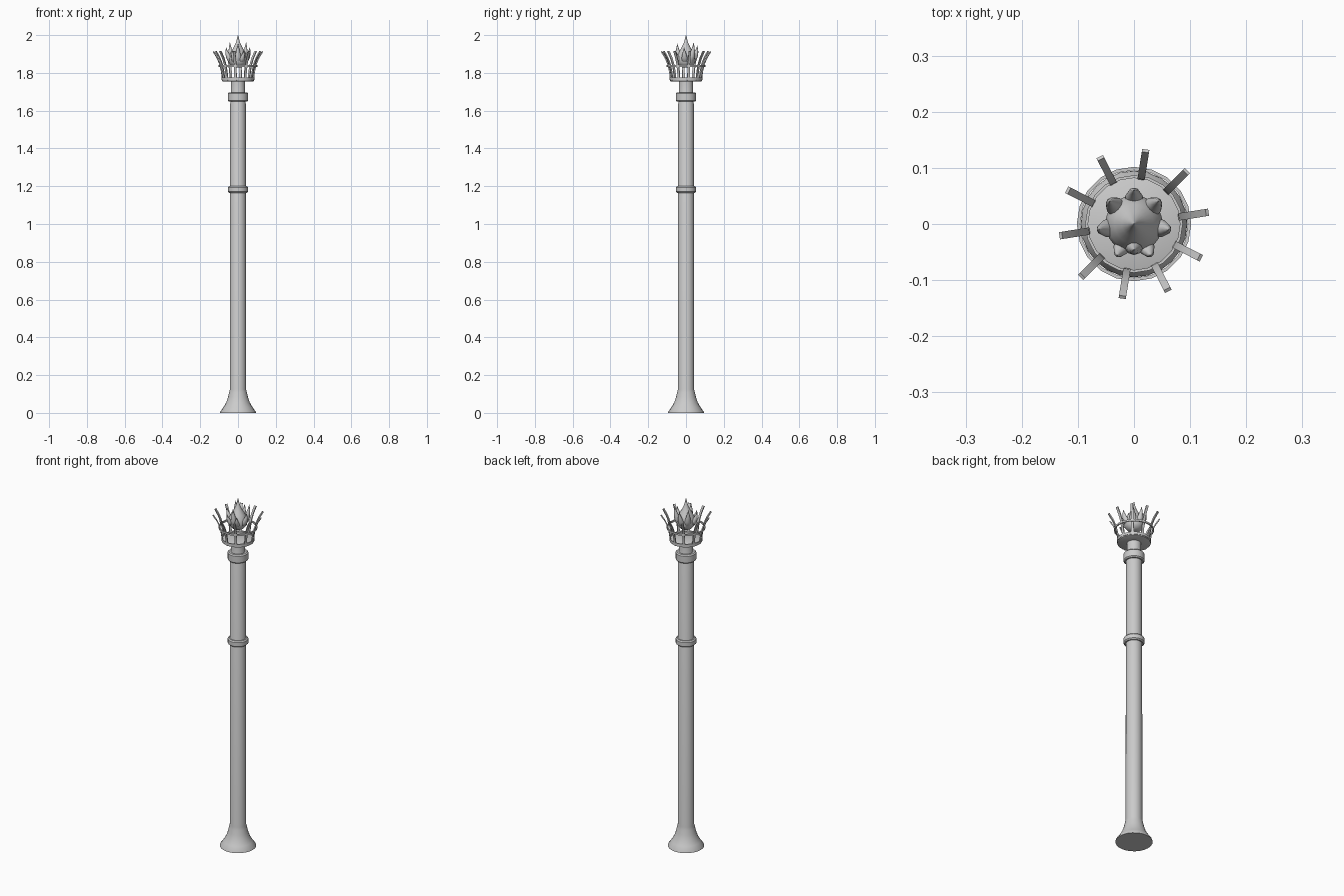
import bpy, bmesh, math
from mathutils import Vector

if "Cube" in bpy.data.objects:
    bpy.data.objects.remove(bpy.data.objects["Cube"])


def finish(name, bm, smooth=True):
    bmesh.ops.remove_doubles(bm, verts=bm.verts, dist=1e-5)
    bmesh.ops.recalc_face_normals(bm, faces=bm.faces)
    me = bpy.data.meshes.new(name)
    bm.to_mesh(me)
    bm.free()
    ob = bpy.data.objects.new(name, me)
    bpy.context.collection.objects.link(ob)
    if smooth:
        bpy.context.view_layer.objects.active = ob
        ob.select_set(True)
        bpy.ops.object.shade_smooth_by_angle(angle=math.radians(40))
        ob.select_set(False)
    return ob


def bridge(bm, rings, closed=False):
    pairs = list(zip(rings, rings[1:] + rings[:1] if closed else rings[1:]))
    for a, b in pairs:
        n = len(a)
        for i in range(n):
            bm.faces.new((a[i], a[(i + 1) % n], b[(i + 1) % n], b[i]))


def lathe(name, profile, sides=24, closed=False):
    bm = bmesh.new()
    rings = [[bm.verts.new((r * math.cos(math.tau * i / sides),
                            r * math.sin(math.tau * i / sides), z))
              for i in range(sides)] for r, z in profile]
    bridge(bm, rings, closed)
    if not closed:
        for ring in (rings[0], rings[-1]):
            bm.faces.new(ring)
    return finish(name, bm)


def hoop(name, r, z, thick, height, sides=20):
    h = height / 2
    lathe(name, [(r, z - h), (r + thick, z - h), (r + thick, z + h), (r, z + h)],
          sides, closed=True)


def collar(name, z0, z1, r, b=0.006):
    lathe(name, [(r - b, z0), (r, z0 + b), (r, z1 - b), (r - b, z1)])


# Pole with flared foot
lathe("pole", [(0.095, 0), (0.094, 0.006), (0.077, 0.03), (0.062, 0.056),
               (0.053, 0.083), (0.047, 0.108), (0.043, 0.125),
               (0.041, 1.66), (0.037, 1.67), (0.037, 1.76)])
collar("middle_collar", 1.165, 1.2, 0.054)
collar("top_collar", 1.648, 1.697, 0.054)

# Basket floor and hoops
lathe("basket_floor", [(0.08, 1.755), (0.084, 1.757), (0.084, 1.768), (0.08, 1.77)])
hoop("lower_hoop", 0.082, 1.769, 0.005, 0.014)
hoop("upper_hoop", 0.096, 1.836, 0.006, 0.010)

# Ten outward-curving basket bars
bm = bmesh.new()
path = [(0.082, 1.757), (0.084, 1.785), (0.089, 1.815), (0.098, 1.85),
        (0.111, 1.88), (0.132, 1.914)]
for k in range(10):
    a = math.radians(9 + 36 * k)
    out = Vector((math.cos(a), math.sin(a), 0))
    side = Vector((-math.sin(a), math.cos(a), 0)) * 0.0065
    rings = []
    for i, (r, z) in enumerate(path):
        p, q = path[max(i - 1, 0)], path[min(i + 1, len(path) - 1)]
        tan = (out * (q[0] - p[0]) + Vector((0, 0, q[1] - p[1]))).normalized()
        nor = tan.cross(side).normalized() * 0.003
        c = out * r + Vector((0, 0, z))
        rings.append([bm.verts.new(c + v) for v in
                      (side + nor, nor - side, -side - nor, side - nor)])
    bridge(bm, rings)
    bm.faces.new(rings[0])
    bm.faces.new(rings[-1])
finish("basket_bars", bm)

# Flame core
lathe("flame_core", [(0.012, 1.828), (0.032, 1.834), (0.047, 1.852), (0.051, 1.872),
                     (0.046, 1.893), (0.035, 1.915), (0.022, 1.937),
                     (0.012, 1.958), (0.006, 1.978), (0.001, 2.0)])

# Flame tongues: (angle, tip radius, tip height, thickness)
tongues = [(90, 0.060, 1.945, 0.018), (43, 0.059, 1.960, 0.019),
           (-9, 0.063, 1.935, 0.018), (-62, 0.063, 1.920, 0.016),
           (-90, 0.046, 1.955, 0.019), (-118, 0.063, 1.920, 0.016),
           (189, 0.063, 1.935, 0.018), (137, 0.059, 1.960, 0.019)]
bm = bmesh.new()
for ang, tr, tz, w in tongues:
    a = math.radians(ang)
    out = Vector((math.cos(a), math.sin(a), 0))
    side = Vector((-math.sin(a), math.cos(a), 0))
    rings = []
    for t, s in ((0, 0.5), (0.15, 0.95), (0.35, 0.9), (0.6, 0.58), (0.8, 0.3), (1, 0.03)):
        r = 0.03 + (tr - 0.03) * math.sin(t * math.pi / 2)
        c = out * r + Vector((0, 0, 1.85 + (tz - 1.85) * t))
        rings.append([bm.verts.new(c + (out * math.cos(u) + side * math.sin(u)) * w * s)
                      for u in (math.tau * i / 10 for i in range(10))])
    bridge(bm, rings)
    bm.faces.new(rings[0])
    bm.faces.new(rings[-1])
finish("flame_tongues", bm)
